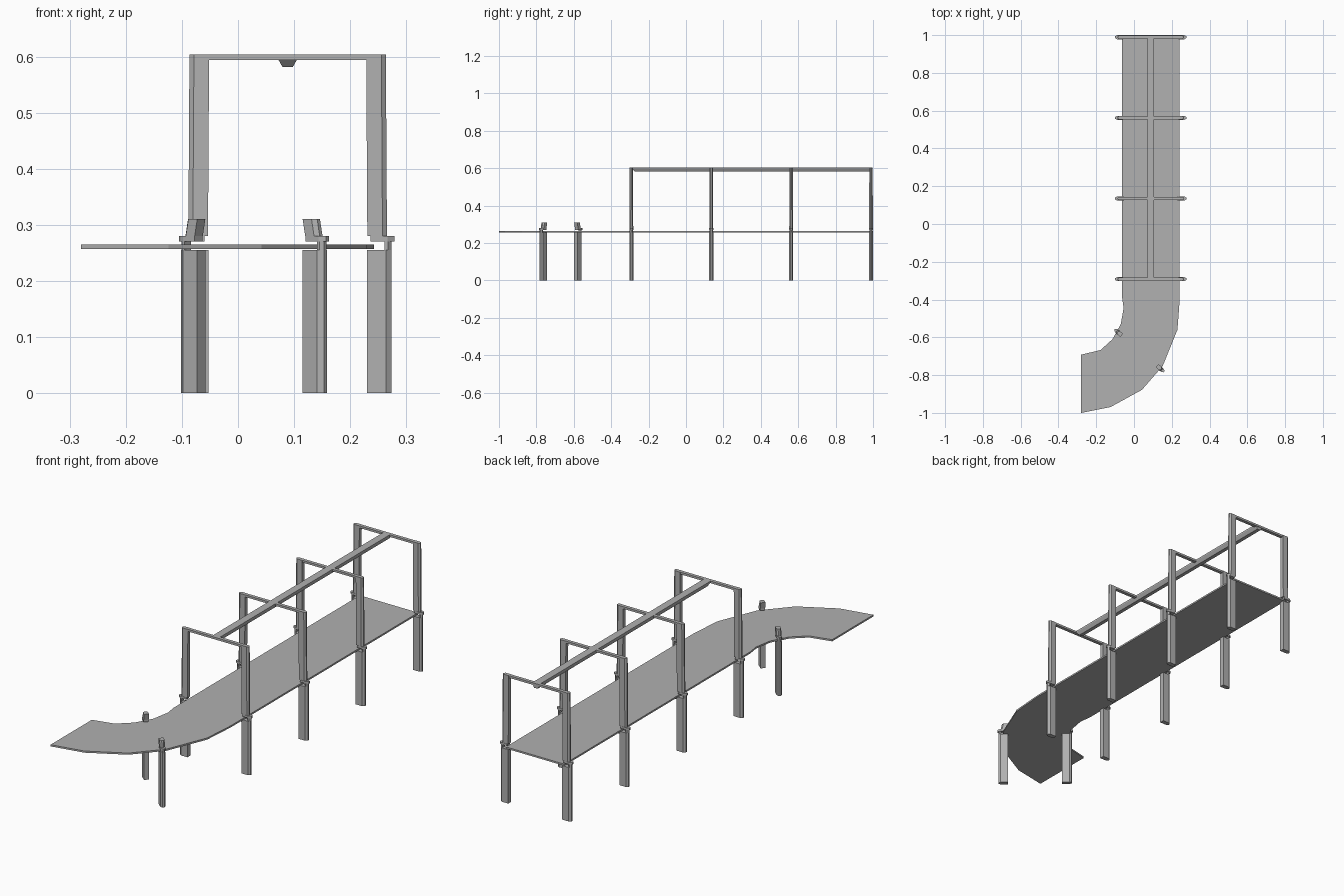
import bpy, bmesh
from math import radians
from mathutils import Matrix, Vector

if "Cube" in bpy.data.objects:
    bpy.data.objects.remove(bpy.data.objects["Cube"])

grey = bpy.data.materials.new("dark_grey")
grey.diffuse_color = (0.44, 0.44, 0.44, 1)
grey.use_nodes = True
grey.node_tree.nodes["Principled BSDF"].inputs["Base Color"].default_value = grey.diffuse_color


def prism(bm, pts, z0, z1, mat=Matrix.Identity(4), shift=0.0, taper=1.0):
    """Extrude an outline in xy from z0 to z1; the top may shift and narrow."""
    low = [bm.verts.new(mat @ Vector((x, y, z0))) for x, y in pts]
    top = [bm.verts.new(mat @ Vector((x + shift, y * taper, z1))) for x, y in pts]
    bm.faces.new(low[::-1])
    bm.faces.new(top)
    n = len(pts)
    for i in range(n):
        j = (i + 1) % n
        bm.faces.new((low[i], low[j], top[j], top[i]))


def finish(bm, name):
    bmesh.ops.recalc_face_normals(bm, faces=bm.faces)
    me = bpy.data.meshes.new(name)
    bm.to_mesh(me)
    bm.free()
    me.materials.append(grey)
    ob = bpy.data.objects.new(name, me)
    bpy.context.collection.objects.link(ob)
    return ob


def rect(x0, x1, h):
    return [(x0, -h), (x1, -h), (x1, h), (x0, h)]


def pointed(x0, x1, x2, h):
    return [(x0, -h), (x1, -h), (x2, -h * 0.35), (x2, h * 0.35), (x1, h), (x0, h)]


def support(name, x, y, angle, upper_top):
    """Leg with a notch for the deck; local x points away from the deck."""
    m = Matrix.Translation((x, y, 0)) @ Matrix.Rotation(radians(angle), 4, 'Z')
    bm = bmesh.new()
    prism(bm, pointed(-0.010, 0.024, 0.034, 0.011), 0, 0.255, m)
    prism(bm, pointed(0.022, 0.028, 0.034, 0.009), 0.255, 0.271, m)
    finish(bm, name + "_leg")
    bm = bmesh.new()
    prism(bm, pointed(-0.003, 0.027, 0.039, 0.011), 0.270, 0.280, m)
    finish(bm, name + "_bracket")
    bm = bmesh.new()
    if upper_top > 0.4:
        prism(bm, pointed(-0.009, 0.018, 0.026, 0.010), 0.280, upper_top, m, -0.002, 0.9)
    else:
        prism(bm, pointed(-0.004, 0.017, 0.024, 0.011), 0.280, upper_top, m, -0.006)
    finish(bm, name + "_post")


# Deck: long straight run with a faceted bend
outline = [(-0.063, 1.0), (-0.063, -0.39), (-0.055, -0.445), (-0.07, -0.53),
           (-0.114, -0.61), (-0.177, -0.667), (-0.28, -0.692), (-0.28, -1.0),
           (-0.124, -0.969), (0.042, -0.878), (0.152, -0.752), (0.230, -0.56),
           (0.242, -0.40), (0.242, 1.0)]
bm = bmesh.new()
prism(bm, outline, 0.257, 0.265)
finish(bm, "walkway_deck")

# Four portal frames
CX, HALF = 0.0885, 0.151
for i in range(4):
    y = 0.989 - i * 0.427
    support(f"frame_{i}_right", CX + HALF, y, 0, 0.604)
    support(f"frame_{i}_left", CX - HALF, y, 180, 0.604)
    bm = bmesh.new()
    prism(bm, rect(-HALF, HALF, 0.008), 0.594, 0.604, Matrix.Translation((CX, y, 0)))
    finish(bm, f"frame_{i}_crossbar")

# Short supports at the bend
support("bend_outer", 0.130, -0.757, -41, 0.31)
support("bend_inner", -0.073, -0.583, 139, 0.31)

# Overhead rail with tapered underside and a front end sloping back
bm = bmesh.new()
section = [(-0.018, 0.604), (0.018, 0.604), (0.018, 0.597), (0.009, 0.581),
           (-0.009, 0.581), (-0.018, 0.597)]
to_y = Matrix.Translation((CX, 0, 0)) @ Matrix.Rotation(radians(90), 4, 'X')
prism(bm, section, -0.995, 0.295, to_y)
for v in bm.verts:
    if v.co.y < 0:
        v.co.y += 0.604 - v.co.z
finish(bm, "overhead_rail")
